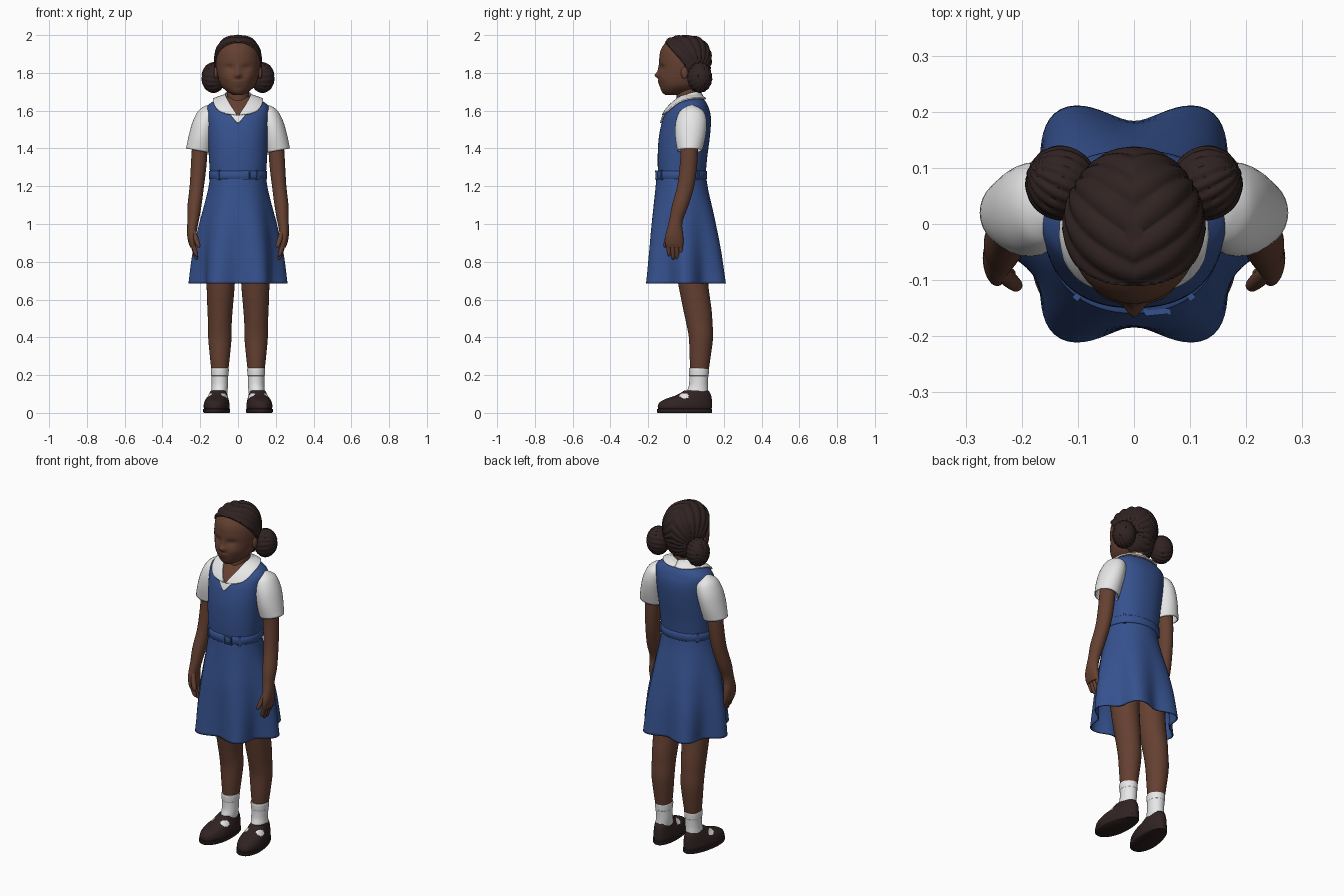
import bpy, bmesh, math
from mathutils import Vector, Matrix

if "Cube" in bpy.data.objects:
    bpy.data.objects.remove(bpy.data.objects["Cube"])


def material(name, rgb):
    m = bpy.data.materials.new(name)
    m.diffuse_color = (*rgb, 1)
    m.use_nodes = True
    m.node_tree.nodes["Principled BSDF"].inputs["Base Color"].default_value = m.diffuse_color
    return m


SKIN = material("brown skin", (0.13, 0.052, 0.031))
HAIR = material("dark brown hair", (0.030, 0.017, 0.016))
BLUE = material("school blue", (0.036, 0.083, 0.27))
WHITE = material("white cotton", (0.85, 0.85, 0.85))
SHOE = material("dark shoe leather", (0.030, 0.016, 0.016))


def finish(name, bm, mats, mirror=False, rule=None, solid=0):
    """Turn a bmesh into a smooth object; rule picks the material of a face."""
    bmesh.ops.recalc_face_normals(bm, faces=bm.faces)
    for f in bm.faces:
        f.smooth = True
        if rule:
            f.material_index = rule(f.calc_center_median())
    me = bpy.data.meshes.new(name)
    bm.to_mesh(me)
    bm.free()
    me.set_sharp_from_angle(angle=math.radians(50))
    for m in mats if isinstance(mats, list) else [mats]:
        me.materials.append(m)
    ob = bpy.data.objects.new(name, me)
    bpy.context.collection.objects.link(ob)
    if mirror:
        ob.modifiers.new("mirror", "MIRROR").use_mirror_merge = False
    if solid:
        s = ob.modifiers.new("thickness", "SOLIDIFY")
        s.thickness, s.offset = solid, -1
    return ob


def spline(rows, steps):
    """Catmull-Rom interpolation of section rows."""
    out, last = [], len(rows) - 1
    for i in range(last):
        p0, p1, p2, p3 = rows[max(i - 1, 0)], rows[i], rows[i + 1], rows[min(i + 2, last)]
        for k in range(steps):
            t = k / steps
            out.append([0.5 * (2 * b + (c - a) * t + (2 * a - 5 * b + 4 * c - d) * t * t
                               + (3 * b - a - 3 * c + d) * t ** 3)
                        for a, b, c, d in zip(p0, p1, p2, p3)])
    return out + [list(rows[-1])]


def loft(name, rows, mats, n=32, steps=5, power=2.0, fn=None, cap=True, **kw):
    """Skin horizontal rings given as (cx, cy, z, rx, ry)."""
    bm, rings = bmesh.new(), []
    for cx, cy, z, rx, ry in spline(rows, steps):
        ring = []
        for j in range(n):
            a = 2 * math.pi * j / n
            c, s = math.cos(a), math.sin(a)
            v = Vector((cx + rx * math.copysign(abs(c) ** (2 / power), c),
                        cy + ry * math.copysign(abs(s) ** (2 / power), s), z))
            ring.append(bm.verts.new(fn(v, a) if fn else v))
        rings.append(ring)
    for r, q in zip(rings, rings[1:]):
        for j in range(n):
            bm.faces.new((r[j], r[(j + 1) % n], q[(j + 1) % n], q[j]))
    if cap:
        bm.faces.new(rings[0])
        bm.faces.new(rings[-1])
    return finish(name, bm, mats, **kw)


def ball(name, c, r, mat, fn=None, seg=32, **kw):
    bm = bmesh.new()
    bmesh.ops.create_uvsphere(bm, u_segments=seg, v_segments=seg // 2, radius=1)
    for v in bm.verts:
        k = fn(v.co) if fn else 1
        v.co = Vector(c) + Vector([a * b * k for a, b in zip(v.co, r)])
    return finish(name, bm, mat, **kw)


def box(name, c, size, mat, turn=0):
    bm = bmesh.new()
    bmesh.ops.create_cube(bm, size=1, matrix=Matrix.Translation(c) @ Matrix.Rotation(turn, 4, "Z")
                          @ Matrix.Diagonal((*size, 1)))
    return finish(name, bm, mat)


def fb(z, rx, front, back):
    return (0, (front + back) / 2, z, rx, (back - front) / 2)


# head, with nose, lips, cheeks and eye sockets pushed out of the face
HEAD = [fb(1.683, .025, -.11, -.03), fb(1.70, .056, -.128, .03), fb(1.73, .088, -.138, .08),
        fb(1.77, .104, -.143, .105), fb(1.82, .114, -.141, .12), fb(1.87, .117, -.142, .128),
        fb(1.92, .109, -.134, .12), fb(1.96, .086, -.108, .095), fb(1.982, .055, -.073, .06),
        fb(1.991, .015, -.03, .0)]
BUMPS = [(0, 1.787, .017, .015, -.022), (0, 1.815, .012, .025, -.008), (0, 1.754, .028, .009, -.006),
         (0, 1.738, .024, .009, -.004), (.045, 1.828, .024, .016, .009), (.058, 1.775, .027, .027, -.006)]


def face(v, a):
    if v.y < -.03:
        for x, z, sx, sz, d in BUMPS:
            v.y += d * math.exp(-((abs(v.x) - x) / sx) ** 2 - ((v.z - z) / sz) ** 2)
    return v


loft("head", HEAD, SKIN, n=96, steps=8, fn=face)
ball("ear", (.117, -.008, 1.80), (.011, .019, .031), SKIN, mirror=True)

# braided hair: ridges radiate from each bun, and the shell dips under the skin at the hairline
AXIS = Vector((.75, .55, -.35)).normalized()
E1 = AXIS.cross(Vector((0, 0, 1))).normalized()
E2 = AXIS.cross(E1)


def braids(v, a):
    d = v - Vector((0, 0, 1.85))
    m = Vector((abs(d.x), d.y, d.z))
    ridge = abs(math.cos(10 * math.atan2(m.dot(E1), m.dot(E2))))
    line = -.01 - (v.z - 1.84) * (.85 if v.z > 1.84 else .3)
    t = min(max((v.y - line) / .012 + .5, 0), 1)
    return v + d.normalized() * (-.02 + t * (.024 + .007 * ridge))


loft("braided_hair", HEAD, HAIR, n=144, steps=9, fn=braids)
BUN = Vector((.9, .4, .1)).normalized()
B1 = BUN.cross(Vector((0, 0, 1))).normalized()
B2 = BUN.cross(B1)
ball("hair_bun", (.13, .073, 1.775), (.063, .066, .08), HAIR, seg=72, mirror=True,
     fn=lambda p: .95 + .07 * abs(math.cos(9 * math.atan2(p.dot(B1), p.dot(B2)))))

# neck
loft("neck", [(0, .01, 1.58, .066, .07), (0, .012, 1.65, .06, .062), (0, .01, 1.75, .058, .06)], SKIN)


# pinafore bodice, with the open neck coloured as skin
def bodice_colour(c):
    if c.y < 0 and abs(c.x) < (c.z - 1.56) * .75:
        return 1
    return 2 if c.z > 1.668 else 0


bodice = loft("bodice", [fb(1.25, .147, -.148, .103), fb(1.35, .154, -.15, .112), fb(1.45, .159, -.145, .125),
                         fb(1.53, .164, -.13, .132), fb(1.58, .167, -.112, .13), fb(1.615, .166, -.088, .12),
                         fb(1.638, .148, -.066, .11), fb(1.658, .115, -.045, .095), fb(1.675, .065, -.03, .07)],
              [BLUE, SKIN, WHITE], n=96, steps=8, power=2.25, rule=bodice_colour)

# shirt collar: a strip between the neck edge and the pointed outer edge
INNER = [(0, .076, 1.698), (.05, .058, 1.70), (.07, .02, 1.693), (.062, -.03, 1.665), (.036, -.085, 1.61), (0, -.122, 1.572)]
OUTER = [(0, .1, 1.652), (.07, .09, 1.652), (.117, .045, 1.65), (.125, -.035, 1.625), (.1, -.1, 1.59), (.055, -.12, 1.585)]
bm = bmesh.new()
strip = [[bm.verts.new(Vector(a).lerp(Vector(b), t / 4)) for t in range(5)] for a, b in zip(INNER, OUTER)]
for r, q in zip(strip, strip[1:]):
    for k in range(4):
        bm.faces.new((r[k], r[k + 1], q[k + 1], q[k]))
collar = finish("shirt_collar", bm, WHITE, mirror=True)

# small V of shirt front below the collar
bm = bmesh.new()
rows = [[bm.verts.new((.06 * (1 - t / 6) * s / 2, -.1 - .04 * t / 6, 1.6 - .072 * t / 6
                       - .04 * (1 - t / 6) * (1 - abs(s) / 2))) for s in range(-2, 3)] for t in range(6)]
for r, q in zip(rows, rows[1:]):
    for k in range(4):
        bm.faces.new((r[k], r[k + 1], q[k + 1], q[k]))
placket = finish("shirt_placket", bm, WHITE)

for ob, gap in ((collar, .009), (placket, .005)):
    sub = ob.modifiers.new("smooth", "SUBSURF")
    sub.levels = sub.render_levels = 2
    wrap = ob.modifiers.new("drape", "SHRINKWRAP")
    wrap.target, wrap.wrap_mode, wrap.offset = bodice, "OUTSIDE", gap
    thick = ob.modifiers.new("thickness", "SOLIDIFY")
    thick.thickness, thick.offset = .008, 0


# skirt with six soft folds that deepen toward the hem
def folds(v, a):
    t = min(max((1.25 - v.z) / .56, 0), 1)
    k = 1 + .125 * t ** 1.4 * math.cos(6 * a)
    return Vector((v.x * k, v.y * k, v.z))


loft("skirt", [(0, -.025, 1.26, .147, .13), (0, -.022, 1.17, .16, .143), (0, -.012, 1.0, .198, .176),
               (0, -.004, .85, .223, .196), (0, 0, .685, .233, .21)],
     BLUE, n=120, steps=8, fn=folds, cap=False, solid=.007)

# belt, its loops and buckle
loft("belt", [(0, -.024, 1.237, .151, .133), (0, -.024, 1.24, .154, .136), (0, -.024, 1.278, .154, .136),
              (0, -.024, 1.281, .151, .133)], BLUE, n=64, steps=1, power=2.15)
for deg in (40, 140, 230, 310):
    a = math.radians(deg)
    box("belt_loop", (.158 * math.cos(a), -.024 + .138 * math.sin(a), 1.259), (.012, .012, .054), BLUE, a)
for dx, dz, sx, sz in ((-.021, 0, .006, .046), (.021, 0, .006, .046), (0, .02, .042, .006), (0, -.02, .042, .006)):
    box("belt_buckle", (.042 + dx, -.157, 1.259 + dz), (sx, .01, sz), BLUE, .1)

# short sleeves, sloping down from the armhole
loft("sleeve", [(.145, .03, 1.618, .012, .02), (.15, .03, 1.61, .03, .045), (.16, .03, 1.585, .052, .07),
                (.177, .027, 1.53, .063, .083), (.194, .023, 1.46, .066, .08), (.209, .02, 1.388, .066, .066)],
     WHITE, cap=False, mirror=True, solid=.006,
     fn=lambda v, a: v + Vector((0, 0, .012 * math.cos(a))))

# arms with palms, fingers and thumbs
loft("arm", [(.19, .02, 1.52, .042, .048), (.202, .018, 1.40, .042, .046), (.209, .012, 1.30, .041, .046),
             (.218, -.002, 1.2, .038, .045), (.230, -.03, 1.1, .037, .044), (.236, -.05, 1.03, .031, .037),
             (.241, -.058, .99, .028, .038), (.245, -.062, .94, .024, .047), (.242, -.062, .90, .02, .048),
             (.238, -.06, .875, .014, .044)], SKIN, mirror=True)


def digit(name, a, b, r):
    rows = [(*Vector(a).lerp(Vector(b), t), r * k, r * k)
            for t, k in ((0, .95), (.5, 1), (.85, .85), (.96, .55), (1, .15))]
    loft(name, rows, SKIN, n=14, steps=3, mirror=True)


for i, tip in enumerate((.828, .812, .812, .83)):
    y = -.094 + i * .021
    digit("finger", (.243, y, .905), (.218, y + .006, tip), .0125)
digit("thumb", (.238, -.085, .97), (.207, -.112, .875), .0145)

# legs and ankle socks
loft("leg", [(.09, .0, 1.0, .083, .1), (.09, .025, .8, .079, .086), (.092, .04, .67, .074, .079),
             (.095, .06, .55, .067, .075), (.096, .07, .48, .063, .07), (.096, .079, .4, .062, .064),
             (.096, .075, .3, .053, .056), (.096, .07, .2, .042, .046)], SKIN, mirror=True)
loft("sock", [(.096, .068, .236, .041, .046), (.096, .068, .234, .047, .053), (.096, .068, .2, .046, .052),
              (.096, .068, .192, .044, .05), (.096, .066, .15, .043, .05), (.098, .062, .12, .043, .055),
              (.1, .06, .09, .042, .058), (.1, .06, .05, .04, .058)], WHITE, mirror=True)

# strap shoes turned slightly outward, with the sock showing through two openings
TURN = Matrix.Translation((.11, 0, 0)) @ Matrix.Rotation(math.radians(7), 4, "Z")


def shoe_shape(v, a):
    v.x *= 1 - .9 * v.y if v.y > -.05 else 1.045
    return TURN @ v


def shoe_colour(c):
    p = TURN.inverted() @ c
    return int(math.hypot((p.y + .015) / .024, (p.z - .09) / .014) < 1 and abs(p.x) > .011)


loft("shoe", [fb(.018, .062, -.148, .136), fb(.035, .066, -.15, .138), fb(.056, .063, -.14, .138),
              fb(.074, .058, -.108, .137), fb(.09, .052, -.06, .134), fb(.106, .047, -.028, .128),
              fb(.118, .041, -.01, .12)],
     [SHOE, WHITE], n=96, steps=7, power=2.2, fn=shoe_shape, rule=shoe_colour, mirror=True)
loft("shoe_sole", [fb(0, .064, -.15, .137), fb(.004, .068, -.154, .14), fb(.02, .068, -.154, .14),
                   fb(.023, .062, -.148, .135)], SHOE, n=48, steps=1, power=2.2, fn=shoe_shape, mirror=True)
